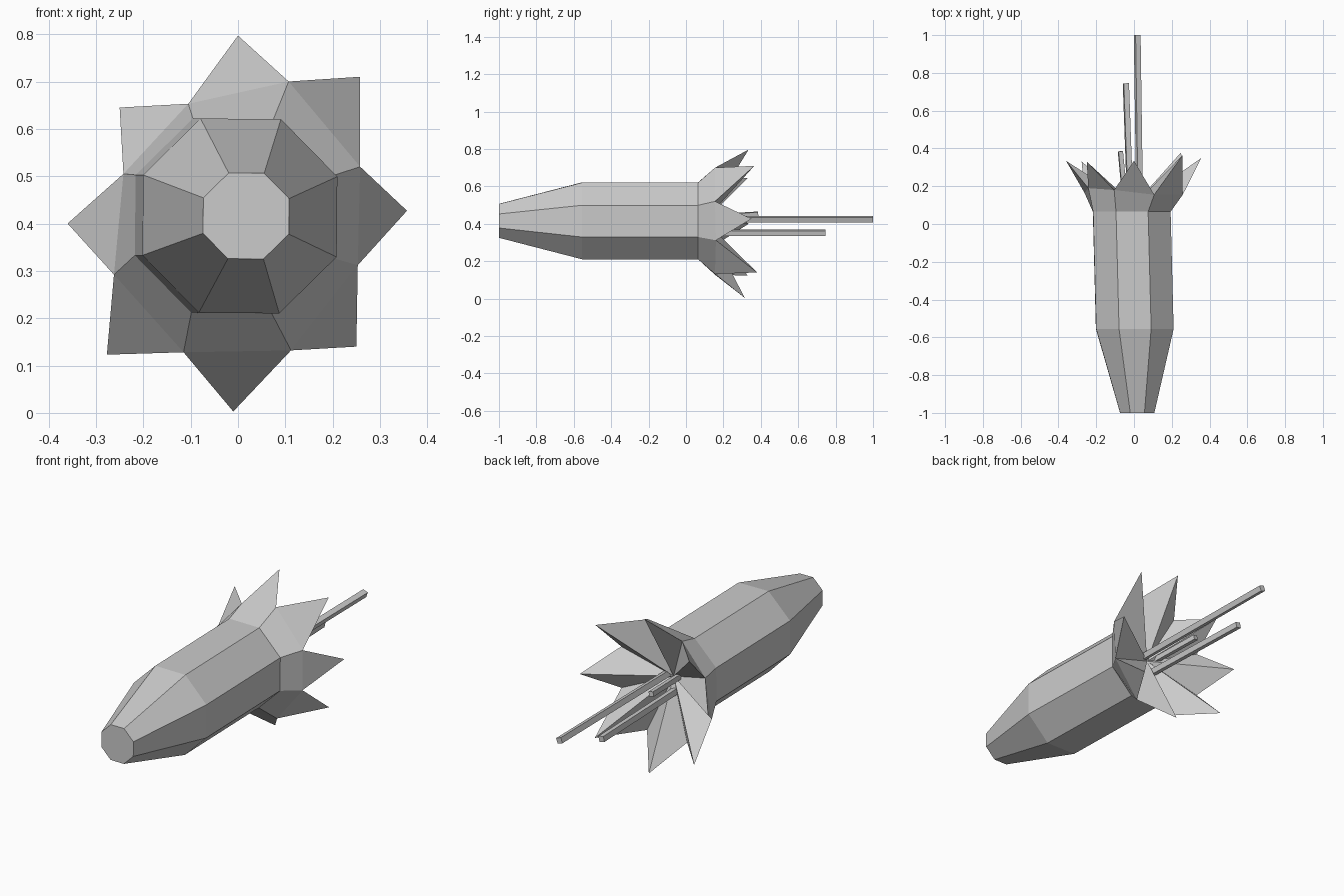
import bpy, bmesh, math
from mathutils import Vector, Matrix

cube = bpy.data.objects.get("Cube")
if cube:
    bpy.data.objects.remove(cube, do_unlink=True)

GREY = (0.6, 0.6, 0.6, 1)
grey = bpy.data.materials.new("plain_grey")
grey.use_nodes = True
grey.diffuse_color = GREY
grey.node_tree.nodes["Principled BSDF"].inputs["Base Color"].default_value = GREY

AXIS_Z = 0.416


def finish(name, bm):
    """Turn a bmesh into a flat shaded grey object."""
    bmesh.ops.recalc_face_normals(bm, faces=bm.faces)
    mesh = bpy.data.meshes.new(name)
    bm.to_mesh(mesh)
    bm.free()
    mesh.materials.append(grey)
    obj = bpy.data.objects.new(name, mesh)
    bpy.context.collection.objects.link(obj)
    return obj


def octagon(bm, x, y, radius):
    """Eight vertices running clockwise from the one right of the top."""
    angles = [math.radians(67 - 45 * i) for i in range(8)]
    return [bm.verts.new((x + radius * math.cos(a), y, AXIS_Z + radius * math.sin(a)))
            for a in angles]


# Tapered eight-sided flower tube, open where the petals begin
bm = bmesh.new()
rings = [octagon(bm, 0.017, -1.0, 0.098),
         octagon(bm, 0.004, -0.555, 0.222),
         octagon(bm, -0.012, 0.065, 0.222)]
bm.faces.new(rings[0])
for a, b in zip(rings, rings[1:]):
    for i in range(8):
        j = (i + 1) % 8
        bm.faces.new((a[i], a[j], b[j], b[i]))
finish("flower_tube", bm)

# Petal crown: tips and the notches clockwise after each tip, as (x, y, z)
tips = [(0, 0.335, 0.797), (0.258, 0.365, 0.71), (0.357, 0.35, 0.427),
        (0.25, 0.38, 0.14), (-0.01, 0.315, 0.003), (-0.277, 0.33, 0.123),
        (-0.36, 0.335, 0.40), (-0.25, 0.33, 0.645)]
notches = [(0.107, 0.155, 0.70), (0.258, 0.155, 0.52), (0.253, 0.16, 0.312),
           (0.112, 0.155, 0.132), (-0.115, 0.155, 0.128), (-0.262, 0.165, 0.292),
           (-0.242, 0.19, 0.505), (-0.105, 0.18, 0.653)]
bm = bmesh.new()
base = octagon(bm, -0.012, 0.065, 0.222)
tip = [bm.verts.new(p) for p in tips]
notch = [bm.verts.new(p) for p in notches]
throat = bm.verts.new((0, 0.1, AXIS_Z))
for i in range(8):
    # outside of the petal: lower panel, then the point
    bm.faces.new((base[i - 1], base[i], notch[i], notch[i - 1]))
    bm.faces.new((notch[i - 1], notch[i], tip[i]))
    # inside of the petal, folded along its middle
    bm.faces.new((throat, notch[i - 1], tip[i]))
    bm.faces.new((throat, tip[i], notch[i]))
finish("petal_crown", bm)


# Square stamens reaching out of the throat
def stamen(name, start, end, side, roll):
    start, end = Vector(start), Vector(end)
    bm = bmesh.new()
    bmesh.ops.create_cone(bm, cap_ends=True, segments=4, radius1=side * 0.707,
                          radius2=side * 0.707, depth=(end - start).length)
    turn = (end - start).to_track_quat('Z', 'X').to_matrix().to_4x4()
    spin = Matrix.Rotation(math.radians(45 + roll), 4, 'Z')
    bm.transform(Matrix.Translation((start + end) / 2) @ turn @ spin)
    finish(name, bm)


stamen("long_stamen", (0.03, 0.1, 0.425), (0.017, 1.0, 0.425), 0.028, 20)
stamen("middle_stamen", (-0.02, 0.1, 0.352), (-0.043, 0.745, 0.352), 0.028, 12)
stamen("short_stamen", (-0.045, 0.1, 0.435), (-0.072, 0.385, 0.452), 0.024, 10)
